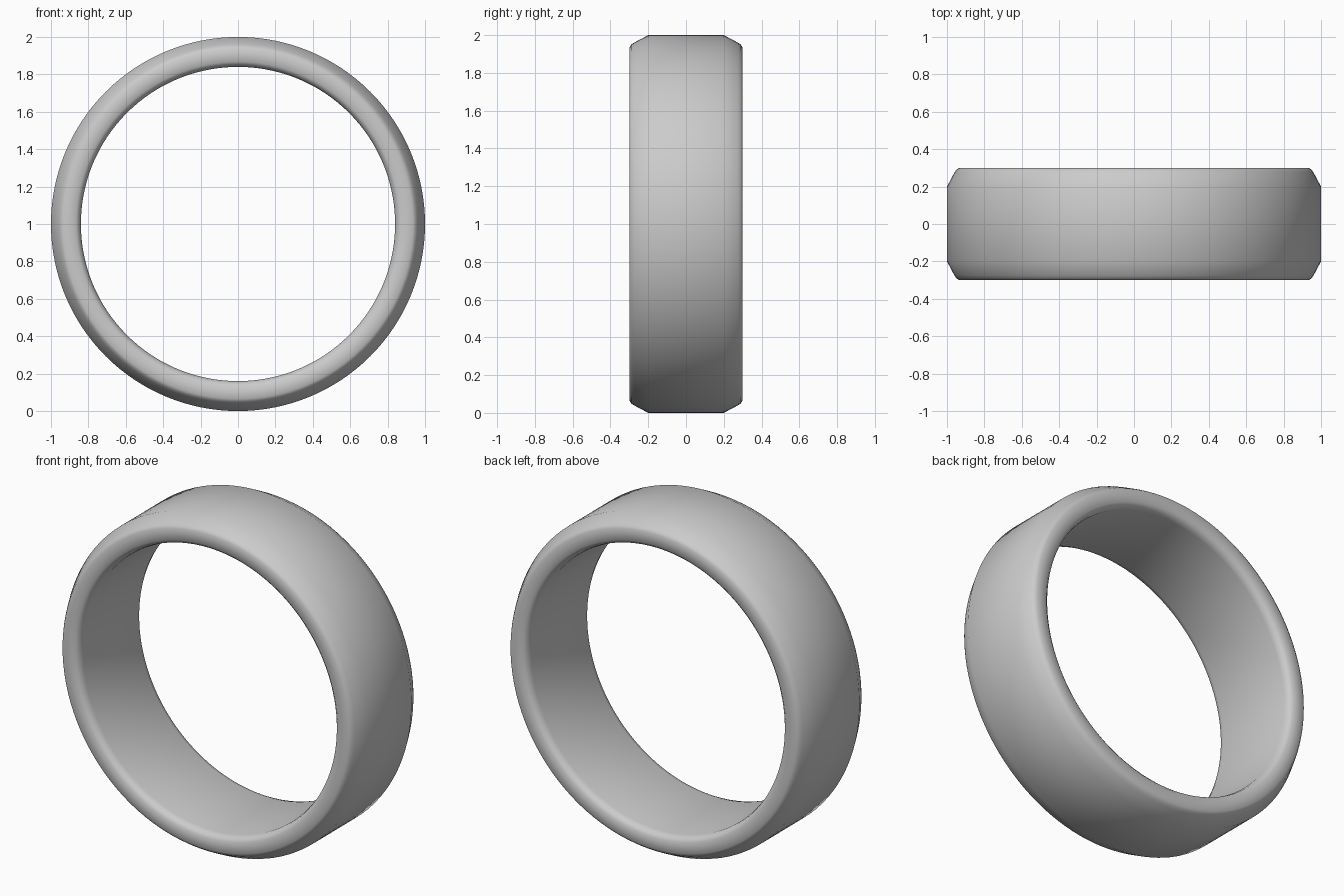
import bpy, bmesh, math

if "Cube" in bpy.data.objects:
    bpy.data.objects.remove(bpy.data.objects["Cube"])

# Half cross-section of the band as (radius, y), front side mirrored from back
half = [(0.84, 0.255), (0.848, 0.283), (0.868, 0.30), (0.935, 0.30),
        (0.95, 0.29), (0.96, 0.275), (1.0, 0.20)]
profile = half + [(r, -y) for r, y in reversed(half)]
SEGMENTS = 128

# Revolve the closed section around the horizontal y axis
bm = bmesh.new()
rings = []
for i in range(SEGMENTS):
    a = 2 * math.pi * i / SEGMENTS
    rings.append([bm.verts.new((r * math.cos(a), y, 1 + r * math.sin(a)))
                  for r, y in profile])
n = len(profile)
for i in range(SEGMENTS):
    r0, r1 = rings[i], rings[(i + 1) % SEGMENTS]
    for j in range(n):
        k = (j + 1) % n
        bm.faces.new((r0[j], r0[k], r1[k], r1[j]))
bmesh.ops.recalc_face_normals(bm, faces=bm.faces)
for f in bm.faces:
    f.smooth = True

mesh = bpy.data.meshes.new("ring_band")
bm.to_mesh(mesh)
bm.free()
band = bpy.data.objects.new("ring_band", mesh)
bpy.context.collection.objects.link(band)
